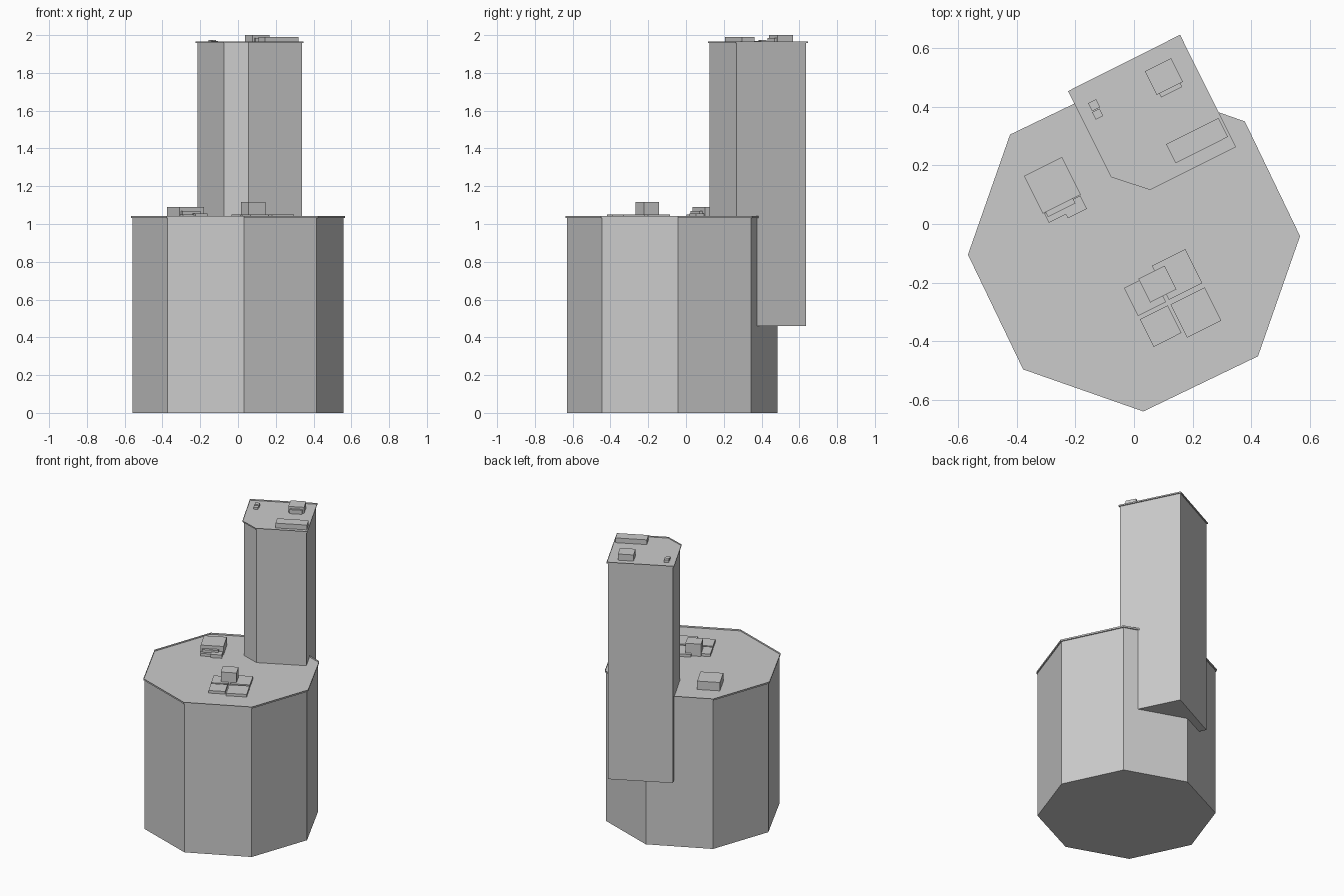
import bpy
import bmesh
import math

if "Cube" in bpy.data.objects:
    bpy.data.objects.remove(bpy.data.objects["Cube"])

TURN = math.radians(26.6)   # shared direction of tower and roof equipment


def make(name, verts, faces):
    mesh = bpy.data.meshes.new(name)
    mesh.from_pydata(verts, [], faces)
    bm = bmesh.new()
    bm.from_mesh(mesh)
    bmesh.ops.recalc_face_normals(bm, faces=bm.faces)
    bm.to_mesh(mesh)
    bm.free()
    obj = bpy.data.objects.new(name, mesh)
    bpy.context.collection.objects.link(obj)
    return obj


def prism(name, outline, z0, z1, top=True):
    """Extruded outline; top=False leaves it open like a tray."""
    n = len(outline)
    verts = [(x, y, z) for z in (z0, z1) for x, y in outline]
    faces = [(i, (i + 1) % n, n + (i + 1) % n, n + i) for i in range(n)]
    faces.append(tuple(range(n))[::-1])
    if top:
        faces.append(tuple(range(n, 2 * n)))
    return make(name, verts, faces)


def box(name, x, y, w, d, z0, z1):
    c, s = math.cos(TURN), math.sin(TURN)
    corners = [(-w / 2, -d / 2), (w / 2, -d / 2), (w / 2, d / 2), (-w / 2, d / 2)]
    return prism(name, [(x + c * a - s * b, y + s * a + c * b) for a, b in corners], z0, z1)


def octagon(r):
    angles = [math.radians(3.2 + 45 * i) for i in range(8)]
    return [(r * math.cos(a), -0.073 + r * math.sin(a)) for a in angles]


# Octagonal main block with a thin open roof tray
prism("main_block", octagon(0.559), 0, 1.032, top=False)
prism("main_roof_tray", octagon(0.567), 1.032, 1.043, top=False)

# Five-sided tower overhanging the back of the block
tower = [(-0.225, 0.453), (-0.078, 0.16), (0.0545, 0.116), (0.3475, 0.2625), (0.157, 0.645)]
shaft = [(0.063 + 0.965 * (x - 0.063), 0.38 + 0.965 * (y - 0.38)) for x, y in tower]
prism("tower_shaft", shaft, 0.46, 1.957, top=False)
prism("tower_roof_tray", tower, 1.957, 1.966, top=False)

# Main roof equipment: x, y, width, depth, top
main_units = {
    "stair_house": (0.080, -0.205, 0.100, 0.090, 1.117),
    "roof_pad_back": (0.147, -0.172, 0.127, 0.130, 1.050),
    "roof_pad_right": (0.211, -0.302, 0.130, 0.127, 1.050),
    "roof_pad_front": (0.091, -0.348, 0.106, 0.105, 1.050),
    "roof_pad_left": (0.0375, -0.242, 0.107, 0.107, 1.050),
    "plant_room": (-0.278, 0.132, 0.145, 0.143, 1.090),
    "plant_step": (-0.252, 0.058, 0.105, 0.024, 1.068),
    "plant_pad_left": (-0.266, 0.036, 0.072, 0.036, 1.050),
    "plant_pad_right": (-0.204, 0.058, 0.072, 0.050, 1.055),
}
for name, (x, y, w, d, top) in main_units.items():
    box(name, x, y, w, d, 1.032, top)

# Tower roof equipment
tower_units = {
    "lift_house": (0.102, 0.503, 0.100, 0.090, 2.000),
    "lift_step": (0.125, 0.457, 0.080, 0.016, 1.985),
    "long_unit": (0.215, 0.2845, 0.200, 0.072, 1.990),
    "vent_back": (-0.136, 0.405, 0.030, 0.030, 1.975),
    "vent_front": (-0.124, 0.375, 0.028, 0.028, 1.970),
}
for name, (x, y, w, d, top) in tower_units.items():
    box(name, x, y, w, d, 1.957, top)
